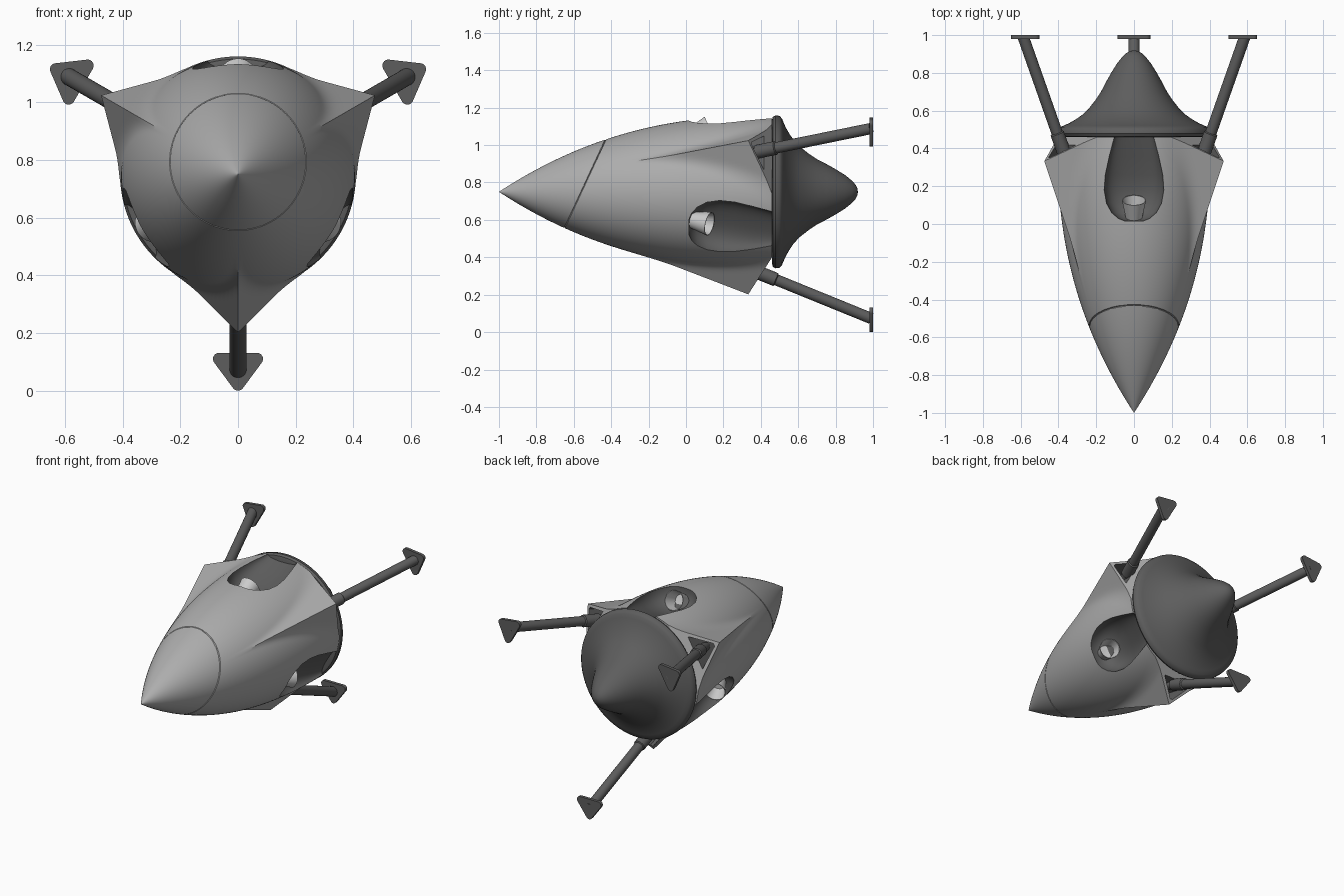
import bpy, bmesh, math
from mathutils import Vector

if "Cube" in bpy.data.objects:
    bpy.data.objects.remove(bpy.data.objects["Cube"])

CZ = 0.75                       # height of the long axis
FINS = (30, 150, 270)           # leg fins, degrees around the axis
PODS = (90, 210, 330)           # engine pockets


def mat(name, v):
    m = bpy.data.materials.new(name)
    m.diffuse_color = (v, v, v, 1)
    m.use_nodes = True
    m.node_tree.nodes["Principled BSDF"].inputs["Base Color"].default_value = m.diffuse_color
    return m


HULL, DARK, PALE = mat("hull_grey", 0.42), mat("dark_grey", 0.11), mat("pale_grey", 0.75)


def P(a, t, y, r):
    """Point at radial distance r and sideways offset t, for the spoke at angle a."""
    c, s = math.cos(math.radians(a)), math.sin(math.radians(a))
    return Vector((r * c - t * s, y, CZ + r * s + t * c))


def finish(name, bm, m, angle=30):
    bmesh.ops.remove_doubles(bm, verts=bm.verts[:], dist=1e-5)
    bmesh.ops.recalc_face_normals(bm, faces=bm.faces[:])
    me = bpy.data.meshes.new(name)
    bm.to_mesh(me)
    bm.free()
    me.materials.append(m)
    ob = bpy.data.objects.new(name, me)
    bpy.context.collection.objects.link(ob)
    smooth(ob, angle)
    return ob


def smooth(ob, angle=30):
    bpy.ops.object.select_all(action='DESELECT')
    ob.select_set(True)
    bpy.context.view_layer.objects.active = ob
    bpy.ops.object.shade_smooth_by_angle(angle=math.radians(angle))


def loft(bm, rings):
    """Skin a row of closed rings and cap both ends."""
    vs = [[bm.verts.new(p) for p in ring] for ring in rings]
    n = len(vs[0])
    for a, b in zip(vs, vs[1:]):
        for i in range(n):
            bm.faces.new((a[i], a[(i + 1) % n], b[(i + 1) % n], b[i]))
    bm.faces.new(vs[0])
    bm.faces.new(vs[-1][::-1])


def lathe(name, prof, origin, axis, n, m, angle=30):
    """Turn (radius, distance) pairs around an axis."""
    bm = bmesh.new()
    w = Vector(axis).normalized()
    u = w.orthogonal().normalized()
    v = w.cross(u)
    rings = []
    for r, d in prof:
        r = max(r, 0.0005)
        rings.append([Vector(origin) + w * d + (u * math.cos(k) + v * math.sin(k)) * r
                      for k in (2 * math.pi * i / n for i in range(n))])
    loft(bm, rings)
    return finish(name, bm, m, angle)


# ---- hull: ogive with three wedge fins blended in ----
def fin_r(y):
    return 0.547 + 0.384 * (y - 0.33)


def hull_r(y, deg):
    body = 0.407 * (1 - (1 - (y + 1) / 1.46) ** 2.35)
    phi = min(abs((deg - f + 180) % 360 - 180) for f in FINS)
    beta = 39
    if y < -0.45 or phi > 58:
        return body
    R = fin_r(y)
    fin = R * math.sin(math.radians(beta)) / math.sin(math.radians(beta + phi))
    k = 0.03
    h = max(k - abs(body - fin), 0) / k
    return max(body, fin) + h * h * k / 4


N, M = 192, 90
bm = bmesh.new()
rings = []
for j in range(M + 1):
    y = -1 + 1.46 * max(j / M, 0.0005)
    rings.append([P(360 * i / N, 0, y, hull_r(y, 360 * i / N)) for i in range(N)])
loft(bm, rings)

# slanted rear ends of the fins
for a in FINS:
    p = P(a, 0, 0.335, 0.545)
    along = P(a, 0, 0.444, 0.375) - p
    side = P(a, 1, 0, 0) - P(a, 0, 0, 0)
    no = along.cross(side)
    if no.y < 0:
        no.negate()
    res = bmesh.ops.bisect_plane(bm, geom=bm.verts[:] + bm.edges[:] + bm.faces[:],
                                 plane_co=p, plane_no=no, clear_outer=True)
    cut = [e for e in res['geom_cut'] if isinstance(e, bmesh.types.BMEdge)]
    bmesh.ops.holes_fill(bm, edges=[e for e in cut if e.is_boundary], sides=0)

# tilted seam groove around the nose
no = Vector((0, 0.475, -0.22)).normalized()
mid = Vector((0, -0.54, 0.7925))
for d in (-0.003, 0.003, 0):
    bmesh.ops.bisect_plane(bm, geom=bm.verts[:] + bm.edges[:] + bm.faces[:],
                           plane_co=mid + no * d, plane_no=no)
for v in bm.verts:
    if abs((v.co - mid).dot(no)) < 1e-5:
        v.co.x *= 0.975
        v.co.z = CZ + (v.co.z - CZ) * 0.975
hull = finish("hull", bm, HULL)

# ---- cutter: engine pockets and leg wells ----
bm = bmesh.new()
for a in PODS:
    rings = []
    for y, w, floor in ((0.016, 0.05, 0.345), (0.03, 0.085, 0.31), (0.06, 0.12, 0.285),
                        (0.11, 0.148, 0.272), (0.18, 0.16, 0.275), (0.26, 0.154, 0.295),
                        (0.36, 0.132, 0.333), (0.48, 0.1, 0.375)):
        ring = [P(a, w, y, 0.5)]
        for i in range(25):
            k = math.pi * i / 24
            c, s = math.cos(k), max(math.sin(k), 0)
            ring.append(P(a, math.copysign(abs(c) ** 0.75, c) * w, y,
                          0.40 - (0.40 - floor) * s ** 0.75))
        ring.append(P(a, -w, y, 0.5))
        rings.append(ring)
    loft(bm, rings)
for a in FINS:
    rings = []
    for y in (0.2, 0.5):
        R = fin_r(y)
        w = 0.81 * (R - 0.415) - 0.028
        rings.append([P(a, t, y, r) for t, r in
                      ((-w, 0.415), (w, 0.415), (0.01, R - 0.038), (-0.01, R - 0.038))])
    loft(bm, rings)
cutter = finish("hull_cutter", bm, DARK)
cutter.hide_render = True

mod = hull.modifiers.new("pockets", 'BOOLEAN')
mod.operation, mod.solver, mod.object = 'DIFFERENCE', 'EXACT', cutter
mod.material_mode = 'TRANSFER'
smooth(hull)
bpy.ops.object.modifier_apply(modifier="pockets")
bpy.data.objects.remove(cutter)
smooth(hull)

# ---- heat shield with rounded lip and bell-shaped spike ----
lathe("heat_shield", [(0.385, 0.46), (0.4, 0.464), (0.409, 0.478), (0.406, 0.5), (0.392, 0.513),
                      (0.37, 0.522), (0.345, 0.533), (0.31, 0.553), (0.275, 0.577), (0.243, 0.607),
                      (0.205, 0.655), (0.175, 0.7), (0.149, 0.75), (0.121, 0.8), (0.09, 0.85),
                      (0.06, 0.887), (0.04, 0.905), (0.02, 0.916), (0, 0.919)],
      (0, 0, CZ), (0, 1, 0), 96, DARK, 40)

# ---- engine nozzles: hollow cups pointing back and outward ----
for i, a in enumerate(PODS):
    base = P(a, 0, 0.035, 0.302)
    lathe(f"nozzle_{i + 1}", [(0.044, 0), (0.064, 0.1), (0.06, 0.1), (0.042, 0.015), (0, 0.012)],
          base, P(a, 0, 0.127, 0.344) - base, 32, PALE)

# ---- landing legs with collars and triangular feet ----
for i, a in enumerate(FINS):
    start, end = P(a, 0, 0.28, 0.388), P(a, 0, 0.99, 0.677)
    L = (end - start).length
    lathe(f"leg_{i + 1}", [(0.03, 0), (0.03, 0.1), (0.037, 0.105), (0.037, 0.215),
                           (0.03, 0.22), (0.03, L)], start, end - start, 32, DARK)
    # foot outline: triangle with rounded corners, point outward
    outline = []
    for deg, (t, r) in ((0, (0, 0.729)), (120, (-0.066, 0.64)), (240, (0.066, 0.64))):
        for s in range(-3, 4):
            k = math.radians(deg + s * 20)
            outline.append((t - 0.021 * math.sin(k), r + 0.021 * math.cos(k)))
    bm = bmesh.new()
    loft(bm, [[P(a, t, y, r) for t, r in outline] for y in (0.98, 1.0)])
    finish(f"foot_{i + 1}", bm, DARK)
